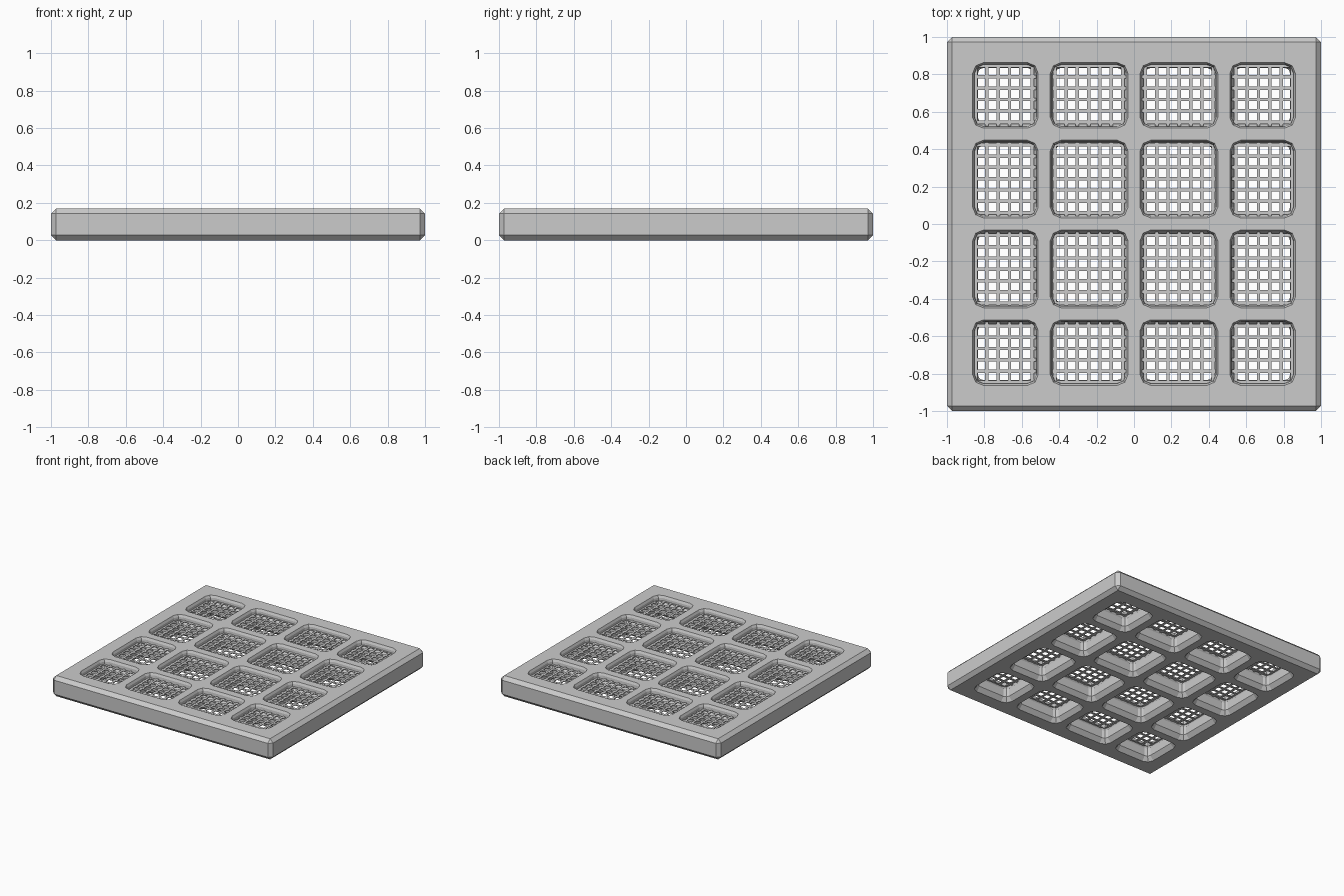
import bpy, bmesh, math

if "Cube" in bpy.data.objects:
    bpy.data.objects.remove(bpy.data.objects["Cube"])

H = 0.17
BEVEL = 0.028
SPANS = [(-0.835, -0.54), (-0.42, -0.06), (0.06, 0.42), (0.54, 0.835)]  # throats of openings
CORNER = 0.03
PITCH = 0.0605
BAR = 0.018
BAR_T = 0.006
BAR_Z = 0.13
# (growth beyond the throat, height) from underside to top
PROFILE = [(0.035, -0.01), (0.028, 0), (0, 0.035), (0, 0.10), (0.016, 0.125),
           (0.019, 0.152), (0.028, H), (0.033, H + 0.01)]


def finish(bm, name):
    bmesh.ops.recalc_face_normals(bm, faces=bm.faces)
    me = bpy.data.meshes.new(name)
    bm.to_mesh(me)
    bm.free()
    ob = bpy.data.objects.new(name, me)
    bpy.context.collection.objects.link(ob)
    return ob


def box(bm, size, loc):
    r = bmesh.ops.create_cube(bm, size=1)
    bmesh.ops.scale(bm, vec=size, verts=r["verts"])
    bmesh.ops.translate(bm, vec=loc, verts=r["verts"])


def rounded_ring(bm, x0, x1, y0, y1, grow, z, seg=2):
    r = CORNER
    verts = []
    for q, (cx, cy) in enumerate([(x1 - r, y1 - r), (x0 + r, y1 - r), (x0 + r, y0 + r), (x1 - r, y0 + r)]):
        for i in range(seg + 1):
            a = math.pi / 2 * (q + i / seg)
            verts.append(bm.verts.new((cx + (r + grow) * math.cos(a), cy + (r + grow) * math.sin(a), z)))
    return verts


# Chamfered square panel
bm = bmesh.new()
box(bm, (2, 2, H), (0, 0, H / 2))
bmesh.ops.bevel(bm, geom=bm.edges[:], offset=BEVEL, segments=1, affect="EDGES")
panel = finish(bm, "panel")

# Sixteen openings, narrowing to a throat
bm = bmesh.new()
for x0, x1 in SPANS:
    for y0, y1 in SPANS:
        rings = [rounded_ring(bm, x0, x1, y0, y1, g, z) for g, z in PROFILE]
        n = len(rings[0])
        for a, b in zip(rings, rings[1:]):
            for i in range(n):
                bm.faces.new((a[i], a[(i + 1) % n], b[(i + 1) % n], b[i]))
        bm.faces.new(rings[0])
        bm.faces.new(rings[-1])
cutter = finish(bm, "opening_cutter")
cutter.hide_render = True
mod = panel.modifiers.new("openings", "BOOLEAN")
mod.object = cutter
mod.operation = "DIFFERENCE"
mod.solver = "EXACT"
bpy.context.view_layer.objects.active = panel
panel.select_set(True)
bpy.ops.object.modifier_apply(modifier="openings")
bpy.data.objects.remove(cutter)

# Thin grating running through all openings
bm = bmesh.new()
count = int(0.87 / PITCH)
for k in range(-count, count + 1):
    box(bm, (BAR, 1.76, BAR_T), (k * PITCH, 0, BAR_Z))
    box(bm, (1.76, BAR, BAR_T), (0, k * PITCH, BAR_Z))
finish(bm, "grating")
